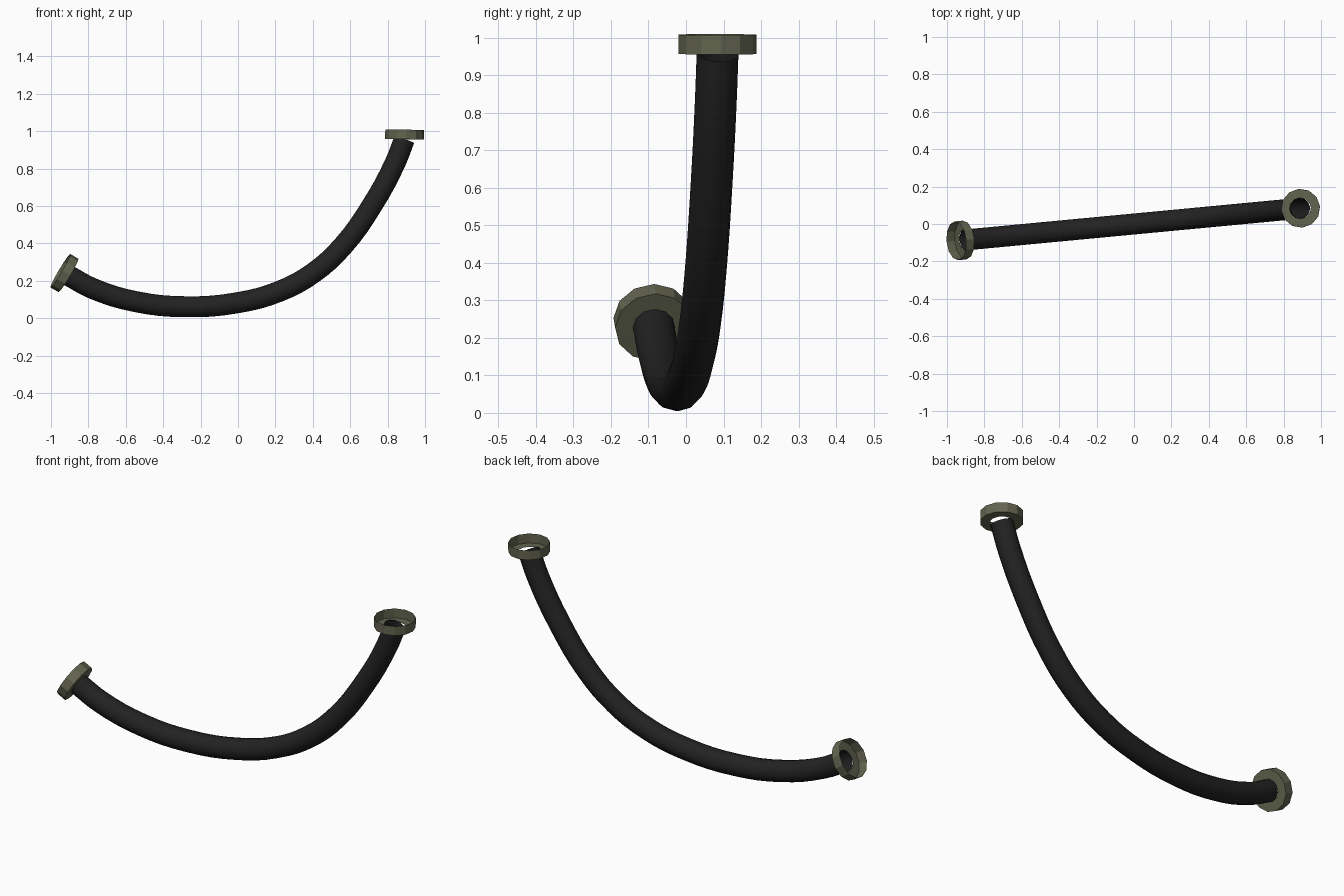
import bpy, bmesh, math
from mathutils import Vector

if "Cube" in bpy.data.objects:
    bpy.data.objects.remove(bpy.data.objects["Cube"])

SLOPE = 0.0945          # the hose hangs in a plane turned slightly from the x axis
HOSE_R, CUP_R, CUP_H, SIDES = 0.056, 0.104, 0.051, 12


def material(name, rgb):
    m = bpy.data.materials.new(name)
    m.diffuse_color = (*rgb, 1)
    m.use_nodes = True
    m.node_tree.nodes["Principled BSDF"].inputs["Base Color"].default_value = m.diffuse_color
    return m


def in_plane(x, z):
    return Vector((x, x * SLOPE, z))


rubber = material("black rubber", (0.016, 0.016, 0.016))
olive = material("olive metal", (0.125, 0.13, 0.08))

# Hanging hose: open round tube along a sagging path
path = [(-0.906, 0.228), (-0.78, 0.160), (-0.55, 0.089), (-0.28, 0.061), (0.0, 0.083),
        (0.22, 0.143), (0.40, 0.240), (0.56, 0.385), (0.72, 0.608), (0.84, 0.83),
        (0.890, 0.957)]
curve = bpy.data.curves.new("hose", 'CURVE')
curve.dimensions = '3D'
curve.bevel_depth = HOSE_R
curve.bevel_resolution = 4
curve.resolution_u = 4
curve.twist_mode = 'Z_UP'
spline = curve.splines.new('BEZIER')
spline.bezier_points.add(len(path) - 1)
for point, (x, z) in zip(spline.bezier_points, path):
    point.co = in_plane(x, z)
    point.handle_left_type = point.handle_right_type = 'AUTO'
hose = bpy.data.objects.new("hose", curve)
bpy.context.collection.objects.link(hose)
curve.materials.append(rubber)
bpy.context.view_layer.objects.active = hose
hose.select_set(True)
bpy.ops.object.convert(target='MESH')
bpy.ops.object.shade_smooth()


# End couplings: thin open cups with a flat floor ring round the hose mouth
def coupling(name, base, axis):
    bm = bmesh.new()
    rings = []
    for r, h in ((HOSE_R, 0), (CUP_R, 0), (CUP_R, CUP_H)):
        rings.append([bm.verts.new((r * math.cos(a), r * math.sin(a), h))
                      for a in (2 * math.pi * i / SIDES for i in range(SIDES))])
    for lower, upper in zip(rings, rings[1:]):
        for i in range(SIDES):
            j = (i + 1) % SIDES
            bm.faces.new((lower[i], lower[j], upper[j], upper[i]))
    mesh = bpy.data.meshes.new(name)
    bm.to_mesh(mesh)
    bm.free()
    mesh.materials.append(olive)
    obj = bpy.data.objects.new(name, mesh)
    obj.location = base
    obj.rotation_mode = 'QUATERNION'
    obj.rotation_quaternion = axis.to_track_quat('Z', 'Y')
    bpy.context.collection.objects.link(obj)


coupling("left_coupling", in_plane(-0.906, 0.228), in_plane(-0.86, 0.51))
coupling("right_coupling", in_plane(0.890, 0.957), in_plane(0.02, 1))
